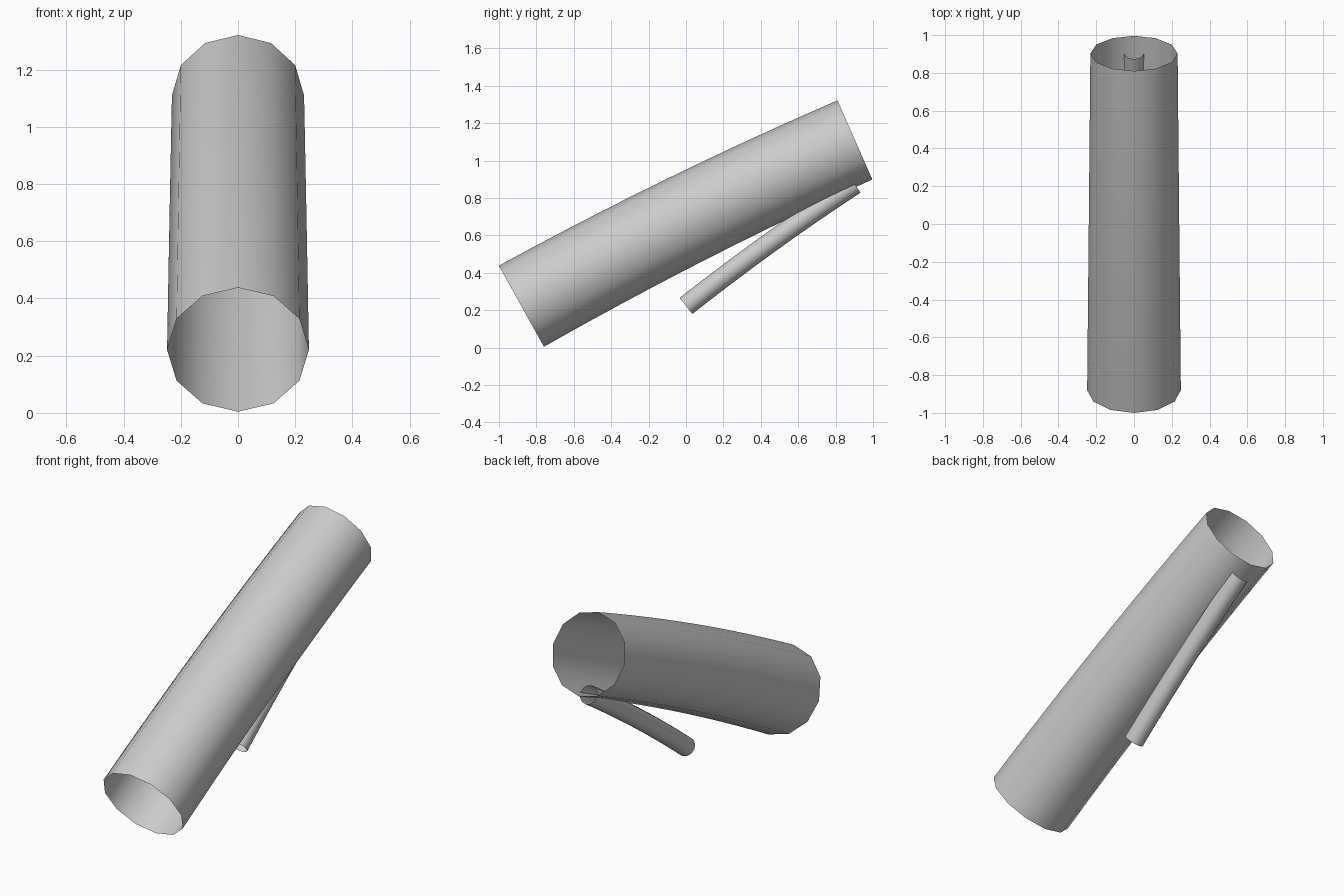
import bpy, bmesh, math
from mathutils import Vector

if "Cube" in bpy.data.objects:
    bpy.data.objects.remove(bpy.data.objects["Cube"])

SIDES = 12

grey = bpy.data.materials.new("plain grey")
grey.diffuse_color = (0.6, 0.6, 0.6, 1)
grey.use_nodes = True
grey.node_tree.nodes["Principled BSDF"].inputs["Base Color"].default_value = grey.diffuse_color


def bent_tube(name, start, end, tilt_start, tilt_end, r_start, r_end, steps):
    """Open tapered tube along a shallow arc in the YZ plane; tilts in degrees."""
    a, b = Vector((0, *start)), Vector((0, *end))
    chord = b - a
    bend = math.radians(tilt_start - tilt_end)
    up = Vector((0, -chord.z, chord.y)).normalized()
    sagitta = chord.length * bend / 8
    bm = bmesh.new()
    rings = []
    for i in range(steps + 1):
        t = i / steps
        centre = a + chord * t + up * sagitta * 4 * t * (1 - t)
        tilt = math.radians(tilt_start + (tilt_end - tilt_start) * t)
        radius = r_start + (r_end - r_start) * t
        across = Vector((0, -math.sin(tilt), math.cos(tilt)))
        ring = []
        for k in range(SIDES):
            ang = 2 * math.pi * k / SIDES
            ring.append(bm.verts.new(centre + radius * (
                Vector((math.sin(ang), 0, 0)) + across * math.cos(ang))))
        rings.append(ring)
    for r0, r1 in zip(rings, rings[1:]):
        for k in range(SIDES):
            n = (k + 1) % SIDES
            bm.faces.new((r0[k], r1[k], r1[n], r0[n])).smooth = True
    bmesh.ops.recalc_face_normals(bm, faces=bm.faces)
    mesh = bpy.data.meshes.new(name)
    bm.to_mesh(mesh)
    bm.free()
    mesh.materials.append(grey)
    obj = bpy.data.objects.new(name, mesh)
    bpy.context.collection.objects.link(obj)
    return obj


# large leaning trunk, open at both ends
bent_tube("main_tube", (-0.88, 0.221), (0.903, 1.11), 29.05, 23.8, 0.248, 0.231, 12)

# thin branch below, running into the trunk's underside
bent_tube("branch_tube", (0.0, 0.2225), (0.903, 0.872), 39.0, 34.0, 0.055, 0.053, 8)
